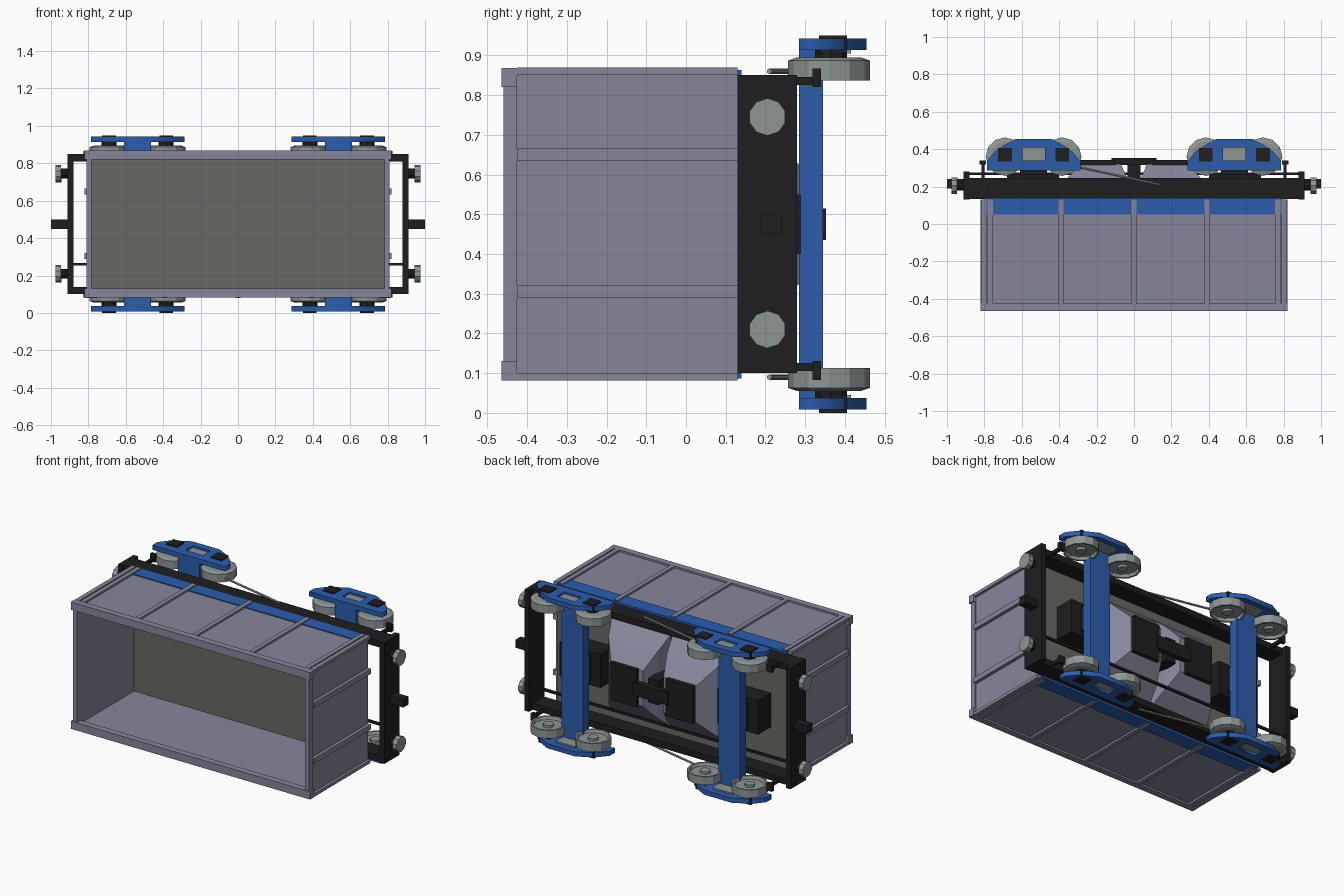
import bpy, bmesh, math
from mathutils import Vector

if "Cube" in bpy.data.objects:
    bpy.data.objects.remove(bpy.data.objects["Cube"])

ZC = 0.475  # wagon lies on its side: its "up" is -y, its width runs along z


def mat(name, r, g, b):
    m = bpy.data.materials.new(name)
    m.diffuse_color = (r, g, b, 1)
    m.use_nodes = True
    m.node_tree.nodes["Principled BSDF"].inputs["Base Color"].default_value = m.diffuse_color
    return m


BODY = mat("body_grey", 0.24, 0.24, 0.33)
FLOOR = mat("floor_grey", 0.14, 0.14, 0.125)
BLUE = mat("blue", 0.025, 0.11, 0.42)
BLACK = mat("black", 0.013, 0.013, 0.014)
STEEL = mat("steel", 0.27, 0.3, 0.3)


def finish(name, bm, m):
    bmesh.ops.recalc_face_normals(bm, faces=bm.faces)
    me = bpy.data.meshes.new(name)
    bm.to_mesh(me)
    bm.free()
    me.materials.append(m)
    ob = bpy.data.objects.new(name, me)
    bpy.context.collection.objects.link(ob)
    return ob


def box(name, x, y, z, m):
    """Box from (min, max) pairs."""
    bm = bmesh.new()
    bmesh.ops.create_cube(bm, size=1)
    for v in bm.verts:
        v.co = [(a + b) / 2 + c * abs(b - a) for (a, b), c in zip((x, y, z), v.co)]
    return finish(name, bm, m)


def span(s, c, a, b):
    """Range c+s*a .. c+s*b in order."""
    return tuple(sorted((c + s * a, c + s * b)))


def rod(name, p, q, r, m, n=8):
    p, q = Vector(p), Vector(q)
    bm = bmesh.new()
    bmesh.ops.create_cone(bm, cap_ends=True, segments=n, radius1=r, radius2=r, depth=(q - p).length)
    ob = finish(name, bm, m)
    ob.rotation_euler = (q - p).to_track_quat('Z', 'Y').to_euler()
    ob.location = (p + q) / 2
    return ob


def lathe(name, profile, loc, s, m, n=12):
    """Revolve (radius, height) points around z; s flips the height."""
    bm = bmesh.new()
    vs = [bm.verts.new((r, 0, s * h)) for r, h in profile]
    es = [bm.edges.new(e) for e in zip(vs, vs[1:])]
    bmesh.ops.spin(bm, geom=vs + es, cent=(0, 0, 0), axis=(0, 0, 1), angle=math.tau,
                   steps=n, use_merge=True)
    bmesh.ops.remove_doubles(bm, verts=bm.verts, dist=1e-4)
    ob = finish(name, bm, m)
    ob.location = loc
    return ob


def plate(name, loops, z0, z1, m):
    """Flat xy outline with holes, thickened along z."""
    cu = bpy.data.curves.new(name, 'CURVE')
    cu.dimensions = '2D'
    cu.fill_mode = 'BOTH'
    cu.extrude = (z1 - z0) / 2
    for pts in loops:
        sp = cu.splines.new('POLY')
        sp.points.add(len(pts) - 1)
        for p, (x, y) in zip(sp.points, pts):
            p.co = (x, y, 0, 1)
        sp.use_cyclic_u = True
    cu.materials.append(m)
    ob = bpy.data.objects.new(name, cu)
    bpy.context.collection.objects.link(ob)
    ob.location.z = (z0 + z1) / 2
    bpy.ops.object.select_all(action='DESELECT')
    ob.select_set(True)
    bpy.context.view_layer.objects.active = ob
    bpy.ops.object.convert(target='MESH')


def chute(name, s):
    """Tapered hopper outlet under the floor."""
    bm = bmesh.new()
    rings = []
    for y, a, b, h in ((0.12, 0.0, 0.42, 0.30), (0.23, 0.03, 0.37, 0.21), (0.32, 0.07, 0.29, 0.11)):
        rings.append([bm.verts.new((s * x, y, ZC + z)) for x, z in ((a, -h), (b, -h), (b, h), (a, h))])
    for r0, r1 in zip(rings, rings[1:]):
        for i in range(4):
            j = (i + 1) % 4
            bm.faces.new((r0[i], r0[j], r1[j], r1[i]))
    bm.faces.new(rings[0])
    bm.faces.new(rings[-1])
    return finish(name, bm, BODY)


# Open box body
box("box_floor", (-0.785, 0.785), (0.10, 0.14), (0.10, 0.85), FLOOR)
for s in (1, -1):
    box("side_wall", (-0.80, 0.80), (-0.45, 0.13), span(s, ZC, 0.365, 0.382), BODY)
    box("top_rail", (-0.82, 0.82), (-0.465, -0.425), span(s, ZC, 0.345, 0.393), BODY)
    box("end_wall", span(s, 0, 0.782, 0.80), (-0.45, 0.13), (0.095, 0.855), BODY)
    box("end_rail", span(s, 0, 0.782, 0.81), (-0.46, -0.425), (0.12, 0.83), BODY)
    box("side_blue_band", (-0.79, 0.79), (0.05, 0.14), span(s, ZC, 0.375, 0.388), BLUE)
    for x in (-0.803, -0.768, -0.39, 0, 0.39, 0.768, 0.803):
        box("side_rib", (x - 0.014, x + 0.014), (-0.425, 0.13), span(s, ZC, 0.375, 0.394), BODY)
    for z in (0.305, 0.65):
        box("end_rib", span(s, 0, 0.795, 0.82), (-0.425, 0.13), (z - 0.016, z + 0.016), BODY)

# Underframe
for s in (1, -1):
    box("side_sill", (-0.90, 0.90), (0.135, 0.245), span(s, ZC, 0.335, 0.375), BLACK)
    box("end_beam", span(s, 0, 0.88, 0.912), (0.13, 0.28), (0.10, 0.85), BLACK)
    box("coupler", span(s, 0, 0.91, 1.0), (0.19, 0.24), (0.45, 0.50), BLACK)
    for z in (0.21, 0.745):
        rod("buffer_stem", (s * 0.90, 0.205, z), (s * 0.95, 0.205, z), 0.026, BLACK, 10)
        rod("buffer_head", (s * 0.945, 0.205, z), (s * 0.975, 0.205, z), 0.047, STEEL, 10)
    box("pivot_plate", span(s, 0, 0.40, 0.68), (0.14, 0.265), (0.37, 0.58), BLACK)
    box("pivot", span(s, 0, 0.465, 0.61), (0.26, 0.29), (0.40, 0.55), BLACK)
box("brake_pipe", (-0.89, 0.89), (0.262, 0.276), (0.253, 0.267), BLACK)

# Hopper outlets with doors and linkage
for s in (1, -1):
    chute("hopper_chute", s)
    box("hopper_door", span(s, 0, 0.10, 0.285), (0.315, 0.342), (0.36, 0.59), BLACK)
box("door_link", (-0.12, 0.12), (0.315, 0.353), (0.435, 0.515), BLACK)
box("link_post", (-0.035, 0.035), (0.14, 0.32), (0.40, 0.55), BLACK)
for s in (1, -1):
    zz = ZC + s * 0.385
    rod("door_lever", (-0.30, 0.305, zz), (0.14, 0.21, zz), 0.007, STEEL, 6)

# Bogies
HALF = [(0.25, 0.285), (0.25, 0.335), (0.21, 0.385), (0.16, 0.42), (0.095, 0.455)]
WHEEL = [(0, 0.365), (0.03, 0.365), (0.03, 0.38), (0.085, 0.38), (0.092, 0.362), (0.103, 0.362),
         (0.103, 0.412), (0.08, 0.42), (0.03, 0.42), (0, 0.42)]
for b in (1, -1):
    cx = b * 0.537
    box("bogie_bolster", (cx - 0.073, cx + 0.073), (0.285, 0.345), (0.03, 0.92), BLUE)
    for s in (1, -1):
        outline = [(cx + x, y) for x, y in HALF] + [(cx - x, y) for x, y in reversed(HALF)]
        hole = [(cx + x, y) for x, y in ((-0.06, 0.34), (-0.06, 0.41), (0.06, 0.41), (0.06, 0.34))]
        plate("bogie_side_frame", [outline, hole], *span(s, ZC, 0.438, 0.467), BLUE)
        box("bogie_spring", (cx - 0.065, cx + 0.065), (0.335, 0.415), span(s, ZC, 0.43, 0.455), STEEL)
        for d in (1, -1):
            wx = cx + d * 0.153
            lathe("wheel", WHEEL, (wx, 0.36, ZC), s, STEEL)
            rod("axle_stub", (wx, 0.365, ZC + s * 0.41), (wx, 0.365, ZC + s * 0.45), 0.04, BLACK)
            box("axle_box", (wx - 0.037, wx + 0.037), (0.335, 0.405), span(s, ZC, 0.43, 0.475), BLACK)
        # Brake bracket outside the outer wheel
        box("brake_bracket", span(b, 0, 0.79, 0.826), (0.318, 0.34), span(s, ZC, 0.345, 0.392), BLACK)
        box("brake_hanger", span(b, 0, 0.798, 0.815), (0.24, 0.32), span(s, ZC, 0.35, 0.37), BLACK)
